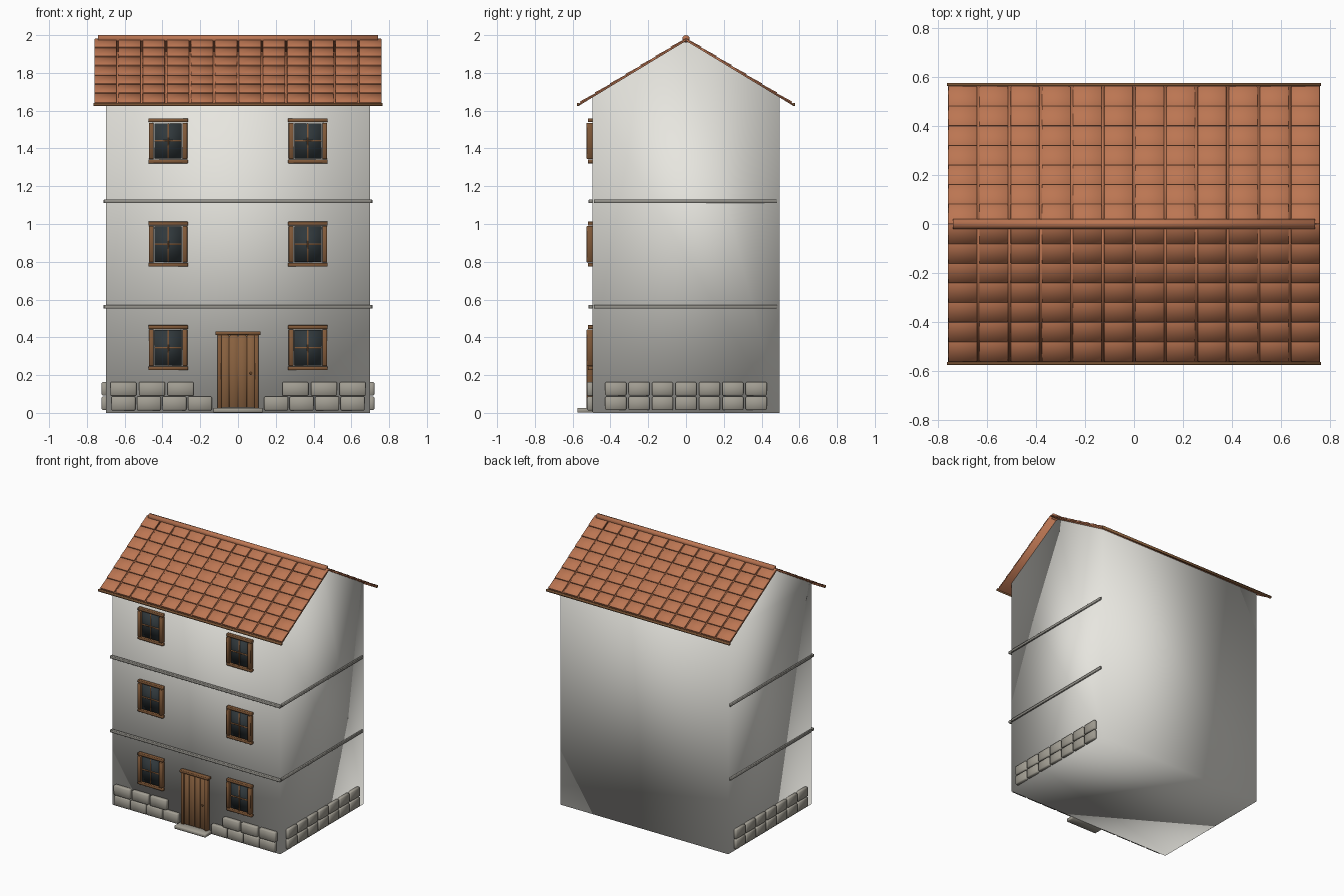
import bpy, bmesh, math
from mathutils import Matrix, Vector

if "Cube" in bpy.data.objects:
    bpy.data.objects.remove(bpy.data.objects["Cube"])


def material(name, color):
    m = bpy.data.materials.new(name)
    m.diffuse_color = (*color, 1)
    m.use_nodes = True
    m.node_tree.nodes["Principled BSDF"].inputs["Base Color"].default_value = m.diffuse_color
    return m


PLASTER = material("plaster", (0.80, 0.79, 0.74))
TILE = material("terracotta", (0.50, 0.18, 0.085))
WOOD = material("wood", (0.22, 0.10, 0.04))
DOOR = material("door_wood", (0.25, 0.12, 0.05))
GLASS = material("glass", (0.03, 0.04, 0.045))
STONE = material("stone", (0.36, 0.34, 0.29))
LEDGE = material("ledge_stone", (0.30, 0.29, 0.26))


def finish(name, bm, mat, bevel=0.0, mirror=None):
    bmesh.ops.recalc_face_normals(bm, faces=bm.faces)
    me = bpy.data.meshes.new(name)
    bm.to_mesh(me)
    bm.free()
    me.materials.append(mat)
    me.shade_smooth()
    ob = bpy.data.objects.new(name, me)
    bpy.context.collection.objects.link(ob)
    if bevel:
        b = ob.modifiers.new("bevel", "BEVEL")
        b.width, b.segments = bevel, 1
    if mirror is not None:
        m = ob.modifiers.new("mirror", "MIRROR")
        m.use_axis = [i == mirror for i in range(3)]
        m.use_mirror_merge = False
    return ob


def boxes(name, items, mat, bevel=0.0, mirror=None, tilt=0.0):
    """One object made of boxes, each given as (centre, size)."""
    bm = bmesh.new()
    for c, s in items:
        mx = (Matrix.Translation(c) @ Matrix.Rotation(tilt, 4, 'X')
              @ Matrix.Diagonal((*s, 1)))
        bmesh.ops.create_cube(bm, size=1, matrix=mx)
    return finish(name, bm, mat, bevel, mirror)


# House body: gable profile extruded along x
W, D, APEX, SLOPE = 0.70, 0.495, 1.97, 0.605
eave = APEX - SLOPE * D
bm = bmesh.new()
profile = [(-D, 0), (D, 0), (D, eave), (0, APEX), (-D, eave)]
face = bm.faces.new([bm.verts.new((-W, y, z)) for y, z in profile])
ext = bmesh.ops.extrude_face_region(bm, geom=[face])
bmesh.ops.translate(bm, vec=(2 * W, 0, 0),
                    verts=[v for v in ext["geom"] if isinstance(v, bmesh.types.BMVert)])
finish("house_body", bm, PLASTER)

# Roof slabs, eave strips and tiles: front slope mirrored to the back
ang = math.atan(SLOPE)


def roof_z(y):
    return 1.974 - SLOPE * abs(y)


boxes("roof_slab", [((0, -0.285, roof_z(0.285)), (1.52, 0.57 / math.cos(ang), 0.008))],
      TILE, mirror=1, tilt=ang)
boxes("eave_strip", [((0, -0.57, 1.632), (1.53, 0.012, 0.016))], WOOD, mirror=1)
tiles = []
for row in range(7):
    for col in range(12):
        y = -0.04 - 0.08 * row
        tiles.append(((-0.701 + 0.1275 * col, y, roof_z(y) + 0.006), (0.117, 0.092, 0.010)))
boxes("roof_tiles", tiles, TILE, 0.002, mirror=1, tilt=ang - 0.05)

# Ridge cap
bm = bmesh.new()
bmesh.ops.create_cone(bm, cap_ends=True, segments=12, radius1=0.02, radius2=0.02, depth=1.48,
                      matrix=Matrix.Translation((0, 0, 1.98)) @ Matrix.Rotation(math.pi / 2, 4, 'Y'))
finish("ridge_cap", bm, TILE)

# Storey ledges on the front and both sides
boxes("front_ledges", [((0, -0.505, z), (1.42, 0.02, 0.02)) for z in (0.562, 1.12)], LEDGE, 0.002)
boxes("side_ledges", [((0.702, -0.003, z), (0.018, 0.97, 0.02)) for z in (0.562, 1.12)],
      LEDGE, 0.002, mirror=0)

# Foundation stones: staggered on the front, stacked on the sides
front = []
for n, w, z in ((10, 0.127, 0.05), (9, 0.138, 0.127)):
    for i in range(n):
        x = -0.607 + 1.214 * i / (n - 1)
        if abs(x) > 0.19:
            front.append(((x, -0.507, z), (w, 0.034, 0.075)))
boxes("front_stones", front, STONE, 0.006)
side = [((0.707, (i - 3) * 0.124, z), (0.030, 0.112, 0.072))
        for i in range(7) for z in (0.05, 0.127)]
boxes("side_stones", side, STONE, 0.006, mirror=0)

# Windows: glass, frame and cross bars, right column mirrored to the left
panes, frames, bars = [], [], []
X = 0.37
for z in (0.345, 0.893, 1.44):
    panes.append(((X, -0.502, z), (0.142, 0.022, 0.186)))
    for s in (-1, 1):
        frames.append(((X + s * 0.089, -0.510, z), (0.025, 0.032, 0.192)))
        frames.append(((X, -0.507, z + s * 0.109), (0.21, 0.026, 0.02)))
    bars.append(((X, -0.512, z), (0.008, 0.012, 0.186)))
    bars.append(((X, -0.512, z), (0.142, 0.012, 0.008)))
boxes("window_panes", panes, GLASS, mirror=0)
boxes("window_frames", frames, WOOD, 0.002, mirror=0)
boxes("window_bars", bars, WOOD, mirror=0)

# Door: planks, jambs, lintel and step
boxes("door_backing", [((0, -0.500, 0.218), (0.18, 0.02, 0.38))], WOOD)
boxes("door_planks", [((x, -0.507, 0.22), (0.042, 0.020, 0.385))
                      for x in (-0.0675, -0.0225, 0.0225, 0.0675)], DOOR, 0.002)
boxes("door_jambs", [((0.098, -0.510, 0.22), (0.02, 0.032, 0.39))], WOOD, 0.002, mirror=0)
boxes("door_lintel", [((0, -0.510, 0.422), (0.24, 0.036, 0.018))], WOOD, 0.002)
boxes("door_step", [((0, -0.535, 0.014), (0.26, 0.08, 0.026))], STONE, 0.004)

# Small round door knob
bm = bmesh.new()
bmesh.ops.create_uvsphere(bm, u_segments=8, v_segments=6, radius=0.007,
                          matrix=Matrix.Translation((0.068, -0.521, 0.21)))
finish("door_knob", bm, WOOD)
